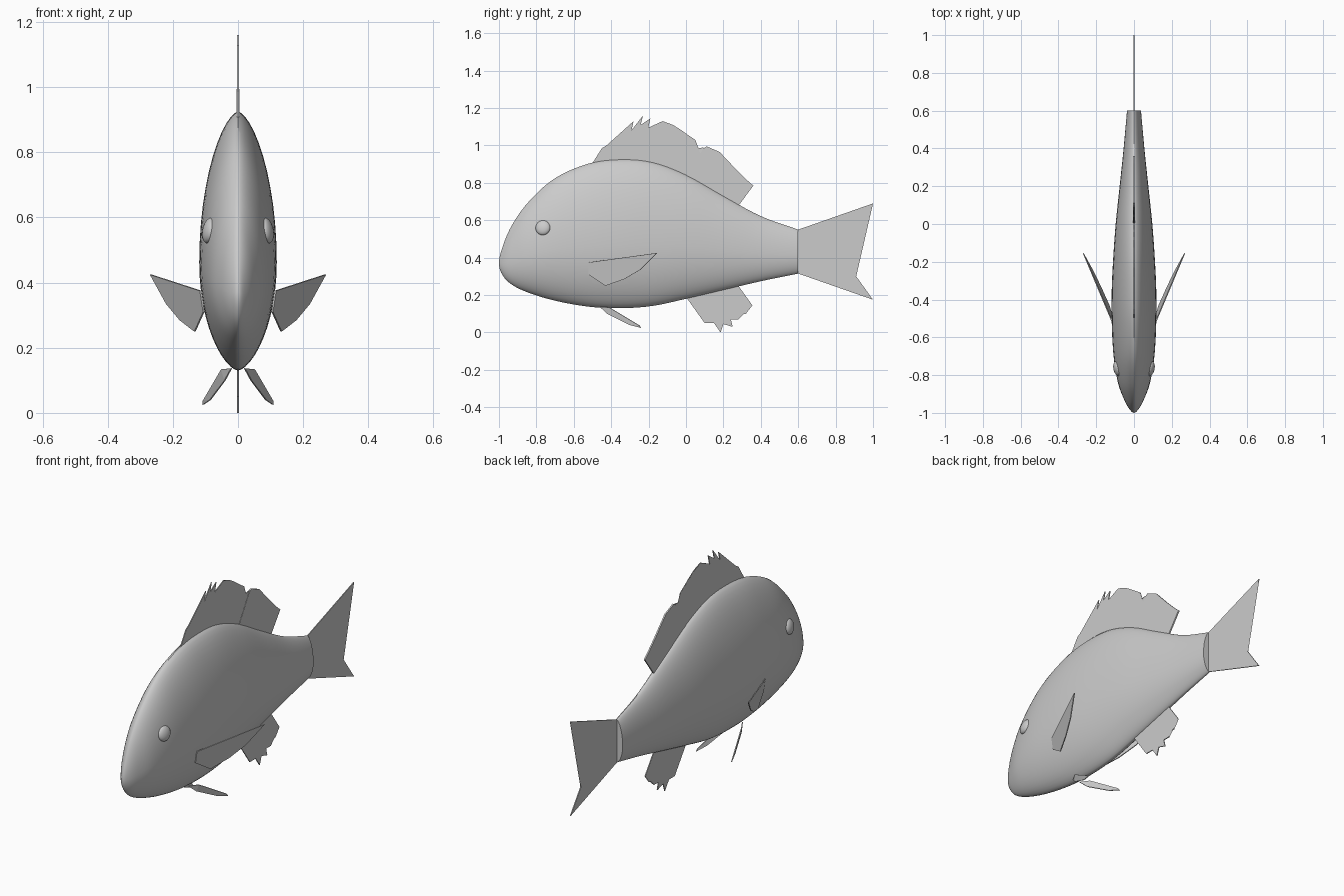
import bpy, bmesh, math
from mathutils import Vector

cube = bpy.data.objects.get("Cube")
if cube:
    bpy.data.objects.remove(cube)

grey = bpy.data.materials.new("plain grey")
grey.use_nodes = True
COLOUR = (0.6, 0.6, 0.6, 1)
grey.diffuse_color = COLOUR
grey.node_tree.nodes["Principled BSDF"].inputs["Base Color"].default_value = COLOUR


def finish(name, bm, smooth):
    bmesh.ops.recalc_face_normals(bm, faces=bm.faces)
    mesh = bpy.data.meshes.new(name)
    bm.to_mesh(mesh)
    bm.free()
    mesh.materials.append(grey)
    obj = bpy.data.objects.new(name, mesh)
    bpy.context.collection.objects.link(obj)
    if smooth:
        bpy.ops.object.select_all(action='DESELECT')
        obj.select_set(True)
        bpy.context.view_layer.objects.active = obj
        bpy.ops.object.shade_smooth_by_angle(angle=math.radians(40))
    return obj


def fin(name, points, thickness=0.005):
    """Thin plate from an outline of 3D points."""
    bm = bmesh.new()
    face = bm.faces.new([bm.verts.new(p) for p in points])
    bmesh.ops.triangulate(bm, faces=[face])
    obj = finish(name, bm, False)
    solid = obj.modifiers.new("thickness", 'SOLIDIFY')
    solid.thickness = thickness
    solid.offset = 0
    return obj


def upright(points):
    return [(0, y, z) for y, z in points]


def spline(a, b, c, d, t):
    return (b * 2 + (c - a) * t + (a * 2 - b * 5 + c * 4 - d) * t * t
            + (b * 3 - a - c * 3 + d) * t ** 3) / 2


# Body: lens-shaped sections lofted from nose to tail root
# station: y, top, bottom, half width
stations = [
    (-1, .37, .37, 0), (-.98, .46, .305, .024), (-.93, .575, .255, .052),
    (-.84, .7, .212, .085), (-.7, .825, .17, .108), (-.52, .903, .138, .118),
    (-.35, .925, .13, .118), (-.18, .91, .142, .11), (0, .843, .18, .097),
    (.2, .73, .227, .076), (.4, .622, .274, .055), (.6, .55, .315, .037)]
keys = [Vector(s) for s in stations]
y, top, low, w = keys[1]
keys.insert(0, Vector((y, low, top, -w)))
keys.append(keys[-1] * 2 - keys[-2])
SIDES, STEPS = 48, 5
rows = [spline(*keys[i:i + 4], k / STEPS)
        for i in range(len(keys) - 3) for k in range(STEPS)] + [keys[-2]]

bm = bmesh.new()
nose = bm.verts.new((0, rows[0][0], rows[0][1]))
rings = []
for y, top, low, w in rows[1:]:
    mid = low + (top - low) * .42
    ring = []
    for k in range(SIDES):
        a = math.tau * k / SIDES
        c, s = math.cos(a), math.sin(a)
        x = math.copysign(abs(c) ** 1.25, c) * w
        ring.append(bm.verts.new((x, y, mid + s * ((top - mid) if s > 0 else (mid - low)))))
    rings.append(ring)
for k in range(SIDES):
    n = (k + 1) % SIDES
    bm.faces.new((nose, rings[0][k], rings[0][n]))
    for a, b in zip(rings, rings[1:]):
        bm.faces.new((a[k], b[k], b[n], a[n]))
bm.faces.new(rings[-1])
finish("body", bm, True)

# Tail fin
fin("tail_fin", upright([
    (.58, .54), (.6, .55), (1, .69), (.91, .565), (.86, .48), (.845, .435),
    (.86, .385), (.91, .3), (1, .175), (.6, .315), (.58, .32)]))

# Spiny dorsal fin: each spine tip is followed by a notch
spines = [(-.28, 1.13), (-.23, 1.16), (-.19, 1.145), (-.125, 1.13), (-.07, 1.11),
          (-.03, 1.085), (.005, 1.06), (.05, 1.03), (.095, .99)]
outline = [(-.51, .89), (-.45, .985), (-.425, 1)]
for y, z in spines:
    outline += [(y, z), (y - .012, z - .05)]
fin("spiny_dorsal_fin", upright(outline + [(.0, .83), (-.18, .87), (-.35, .89)]))

# Soft dorsal fin
fin("soft_dorsal_fin", upright([
    (0, .83), (.09, .98), (.11, .995), (.18, .965), (.265, .875), (.32, .82),
    (.36, .785), (.275, .67), (.14, .74)]), .008)

# Anal fin
fin("anal_fin", upright([
    (0, .19), (.1, .05), (.15, .05), (.185, 0), (.2, .045), (.25, .03),
    (.24, .07), (.28, .07), (.275, .1), (.32, .1), (.305, .145), (.355, .145),
    (.28, .25), (.14, .23)]))

# Paired fins and eyes
pectoral = [(-.52, .375), (-.52, .31), (-.43, .25), (-.33, .285), (-.245, .335), (-.155, .425)]
pelvic = [(.02, -.46, .137), (.05, -.41, .134), (.106, -.25, .038),
          (.107, -.24, .025), (.085, -.3, .04), (.04, -.42, .1)]
for side, sx in (("left", 1), ("right", -1)):
    fin(side + "_pectoral_fin",
        [(sx * (.115 + .4 * (y + .52) + .15 * (z - .375)), y, z) for y, z in pectoral])
    fin(side + "_pelvic_fin", [(sx * x, y, z) for x, y, z in pelvic])
    bm = bmesh.new()
    bmesh.ops.create_uvsphere(bm, u_segments=24, v_segments=16, radius=.04)
    eye = finish(side + "_eye", bm, True)
    eye.scale.x = .5
    eye.location = (sx * .088, -.765, .56)
    eye.rotation_euler = (0, -sx * .2, -sx * .2)
